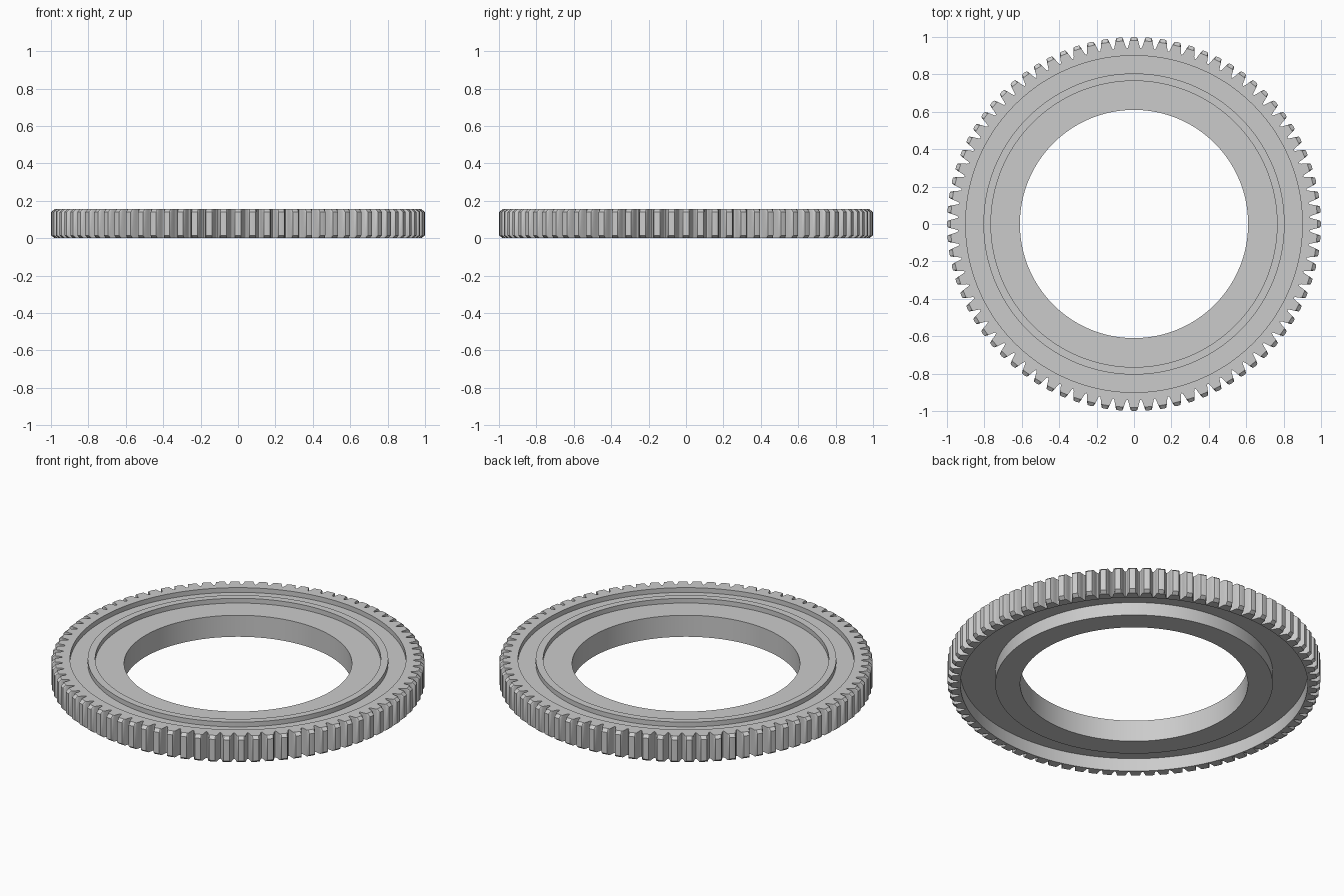
import bpy
import bmesh
from math import cos, sin, pi, radians

cube = bpy.data.objects.get("Cube")
if cube:
    bpy.data.objects.remove(cube)

TEETH = 80
HEIGHT = 0.155
CHAMFER_R, CHAMFER_Z = 0.98, 0.015
RECESS_TOP, RECESS_BOTTOM = 0.127, 0.077

# Half of one tooth, tip to root: (half width, radius)
half_tooth = [(0.0, 1.0), (0.016, 0.998), (0.020, 0.988), (0.0225, 0.98),
              (0.027, 0.962), (0.030, 0.950), (0.033, 0.943)]

# Full tooth as (angle, radius), with the mirrored flank and the slot bottom
flank = [(w / r, r) for w, r in half_tooth]
tooth = [(-a, r) for a, r in reversed(flank[1:])] + flank + [(pi / TEETH, 0.94)]
outline = [(2 * pi * i / TEETH + a, r) for i in range(TEETH) for a, r in tooth]


def circle(radius, z):
    return [(radius * cos(a), radius * sin(a), z) for a, _ in outline]


def toothed(z, limit=1.0):
    return [(min(r, limit) * cos(a), min(r, limit) * sin(a), z) for a, r in outline]


# Closed cross-section, swept around the axis
rings = [
    # toothed rim with chamfered tips
    circle(0.93, 0), toothed(0, CHAMFER_R), toothed(CHAMFER_Z),
    toothed(HEIGHT - CHAMFER_Z), toothed(HEIGHT, CHAMFER_R), circle(0.90, HEIGHT),
    # upper groove, raised ridge and inner shelf
    circle(0.90, RECESS_TOP), circle(0.805, RECESS_TOP),
    circle(0.805, HEIGHT), circle(0.765, HEIGHT),
    circle(0.765, RECESS_TOP), circle(0.61, RECESS_TOP),
    # bore, lower boss and lower recess
    circle(0.61, 0), circle(0.743, 0),
    circle(0.743, RECESS_BOTTOM), circle(0.93, RECESS_BOTTOM),
]

bm = bmesh.new()
loops = [[bm.verts.new(p) for p in ring] for ring in rings]
count = len(outline)
for k, low in enumerate(loops):
    high = loops[(k + 1) % len(loops)]
    for i in range(count):
        j = (i + 1) % count
        bm.faces.new((low[i], low[j], high[j], high[i]))
bmesh.ops.recalc_face_normals(bm, faces=bm.faces)
mesh = bpy.data.meshes.new("ring_gear")
bm.to_mesh(mesh)
bm.free()

# Plain grey metal
grey = bpy.data.materials.new("light_grey")
grey.use_nodes = True
colour = (0.6, 0.6, 0.6, 1)
grey.diffuse_color = colour
grey.node_tree.nodes["Principled BSDF"].inputs["Base Color"].default_value = colour
mesh.materials.append(grey)

gear = bpy.data.objects.new("ring_gear", mesh)
bpy.context.collection.objects.link(gear)
bpy.ops.object.select_all(action="DESELECT")
gear.select_set(True)
bpy.context.view_layer.objects.active = gear
bpy.ops.object.shade_smooth_by_angle(angle=radians(30))
